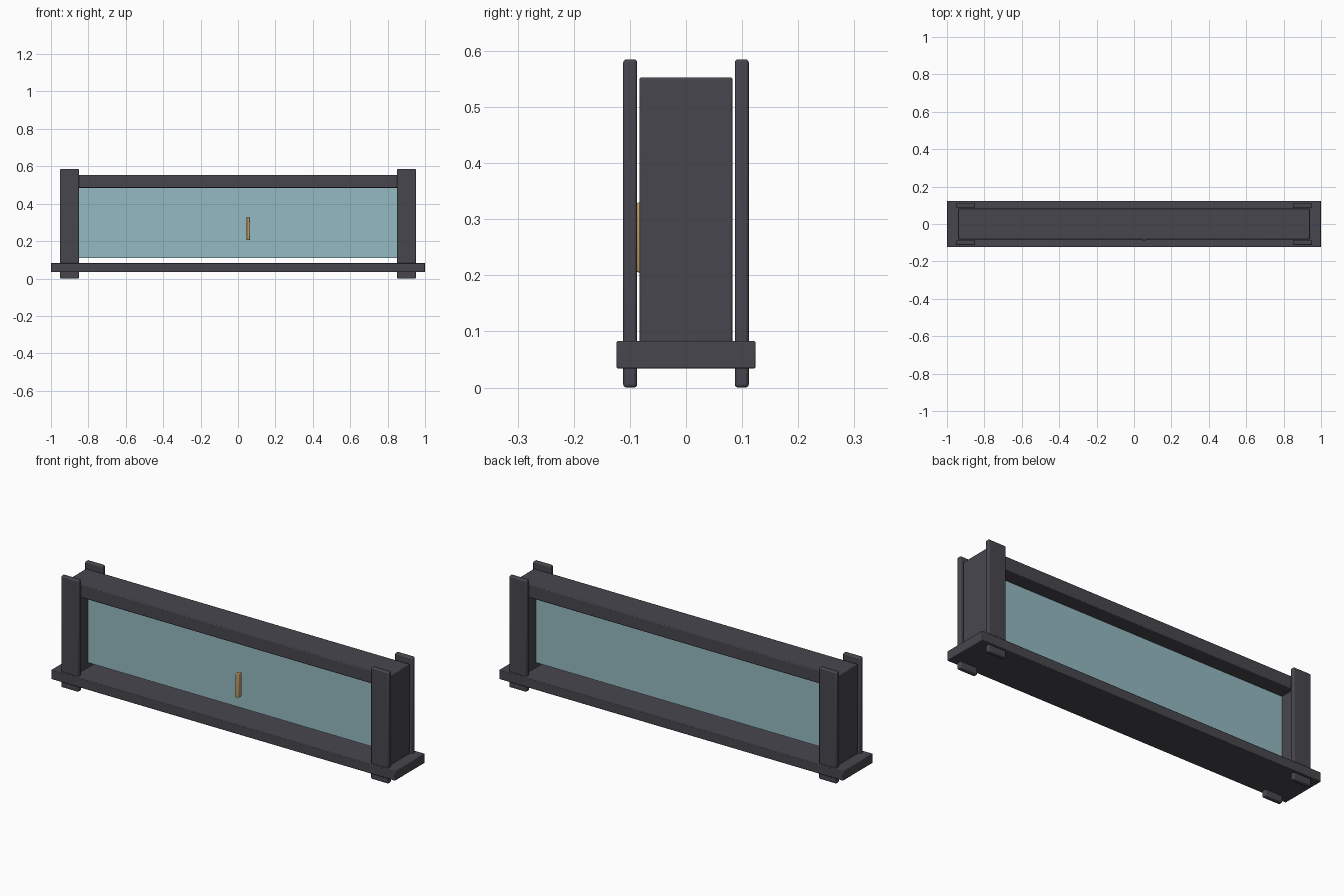
import bpy

cube = bpy.data.objects.get("Cube")
if cube:
    bpy.data.objects.remove(cube, do_unlink=True)


def material(name, color):
    m = bpy.data.materials.new(name)
    m.use_nodes = True
    m.diffuse_color = (*color, 1)
    m.node_tree.nodes["Principled BSDF"].inputs["Base Color"].default_value = (*color, 1)
    return m


charcoal = material("charcoal", (0.063, 0.062, 0.076))
glass = material("blue_glass", (0.30, 0.49, 0.54))
brass = material("brass", (0.50, 0.32, 0.13))


def box(name, low, high, mat, bevel=0.0, segments=2):
    """Box between two corners, with softened edges."""
    center = [(a + b) / 2 for a, b in zip(low, high)]
    bpy.ops.mesh.primitive_cube_add(size=1, location=center)
    ob = bpy.context.object
    ob.name = name
    ob.scale = [b - a for a, b in zip(low, high)]
    bpy.ops.object.transform_apply(location=False, rotation=False, scale=True)
    ob.data.materials.append(mat)
    if bevel:
        mod = ob.modifiers.new("soft_edges", "BEVEL")
        mod.width = bevel
        mod.segments = segments
        bpy.ops.object.shade_smooth_by_angle()
    return ob


# Base plank and top beam
box("base", (-1, -0.124, 0.034), (1, 0.124, 0.083), charcoal, 0.003)
box("top_beam", (-0.94, -0.083, 0.485), (0.94, 0.083, 0.553), charcoal, 0.004)

# End walls and corner posts
for side, sx in (("left", 1), ("right", -1)):
    x0, x1 = sorted((sx * 0.87, sx * 0.94))
    box(side + "_end_wall", (x0, -0.083, 0.08), (x1, 0.083, 0.553), charcoal, 0.004)
    x0, x1 = sorted((sx * 0.85, sx * 0.952))
    for end, sy in (("front", -1), ("back", 1)):
        y0, y1 = sorted((sy * 0.087, sy * 0.112))
        box(f"{end}_{side}_post", (x0, y0, 0), (x1, y1, 0.585), charcoal, 0.006, 3)

# Glass pane and its handle
box("pane", (-0.87, -0.004, 0.11), (0.87, 0.004, 0.487), glass)
box("handle", (0.045, -0.088, 0.205), (0.065, -0.06, 0.33), brass, 0.004)
